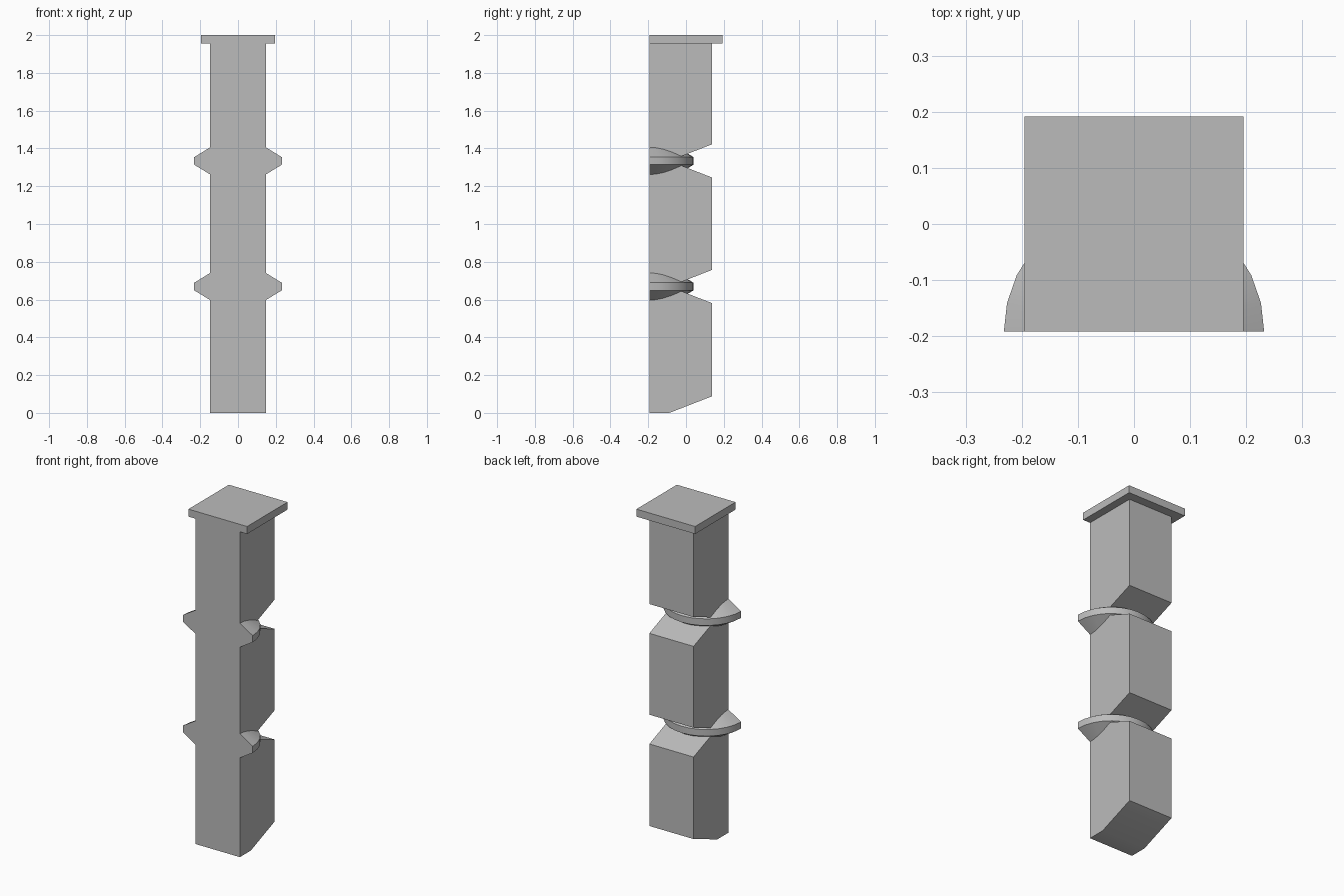
import bpy, bmesh, math

cube = bpy.data.objects.get("Cube")
if cube:
    bpy.data.objects.remove(cube, do_unlink=True)

FRONT, BACK = -0.192, 0.138
HALF_W = 0.147
NOTCH_Y, NOTCH_H = -0.088, 0.088
RINGS = (0.669, 1.334)

stone = bpy.data.materials.new("grey_stone")
stone.use_nodes = True
colour = (0.5, 0.5, 0.5, 1)
stone.diffuse_color = colour
stone.node_tree.nodes["Principled BSDF"].inputs["Base Color"].default_value = colour


def finish(bm, name):
    bmesh.ops.recalc_face_normals(bm, faces=bm.faces)
    mesh = bpy.data.meshes.new(name)
    bm.to_mesh(mesh)
    bm.free()
    mesh.materials.append(stone)
    obj = bpy.data.objects.new(name, mesh)
    bpy.context.collection.objects.link(obj)
    bpy.ops.object.select_all(action='DESELECT')
    obj.select_set(True)
    bpy.context.view_layer.objects.active = obj
    bpy.ops.object.shade_smooth_by_angle(angle=math.radians(30))
    return obj


def extrude_x(profile, half, name):
    """Side profile of (y, z) points, extruded across the width."""
    bm = bmesh.new()
    face = bm.faces.new([bm.verts.new((-half, y, z)) for y, z in profile])
    new = bmesh.ops.extrude_face_region(bm, geom=[face])["geom"]
    verts = [g for g in new if isinstance(g, bmesh.types.BMVert)]
    bmesh.ops.translate(bm, verts=verts, vec=(2 * half, 0, 0))
    return finish(bm, name)


def half_ring(z, name, steps=14):
    """Half of a bevelled disc, flush with the flat front."""
    section = [(0.147, -0.072), (0.232, -0.02), (0.232, 0.02), (0.147, 0.072)]
    bm = bmesh.new()
    rows = []
    for i in range(steps + 1):
        a = math.pi * i / steps
        rows.append([bm.verts.new((r * math.cos(a), FRONT + r * math.sin(a), z + h))
                     for r, h in section])
    for a, b in zip(rows, rows[1:]):
        for j in range(len(section)):
            k = (j + 1) % len(section)
            bm.faces.new((a[j], a[k], b[k], b[j]))
    for row in (rows[0], rows[-1]):
        bm.faces.new(row)
    return finish(bm, name)


# Shaft with a chamfered foot and V notches cut in the back
profile = [(FRONT, 0), (NOTCH_Y, 0), (BACK, NOTCH_H)]
for z in RINGS:
    profile += [(BACK, z - NOTCH_H), (NOTCH_Y, z), (BACK, z + NOTCH_H)]
profile += [(BACK, 1.955), (FRONT, 1.955)]
extrude_x(profile, HALF_W, "shaft")

# Square cap
extrude_x([(FRONT, 1.955), (-FRONT, 1.955), (-FRONT, 2), (FRONT, 2)], 0.195, "cap")

# Rings set in the notches
for z, name in zip(RINGS, ("lower_ring", "upper_ring")):
    half_ring(z, name)
